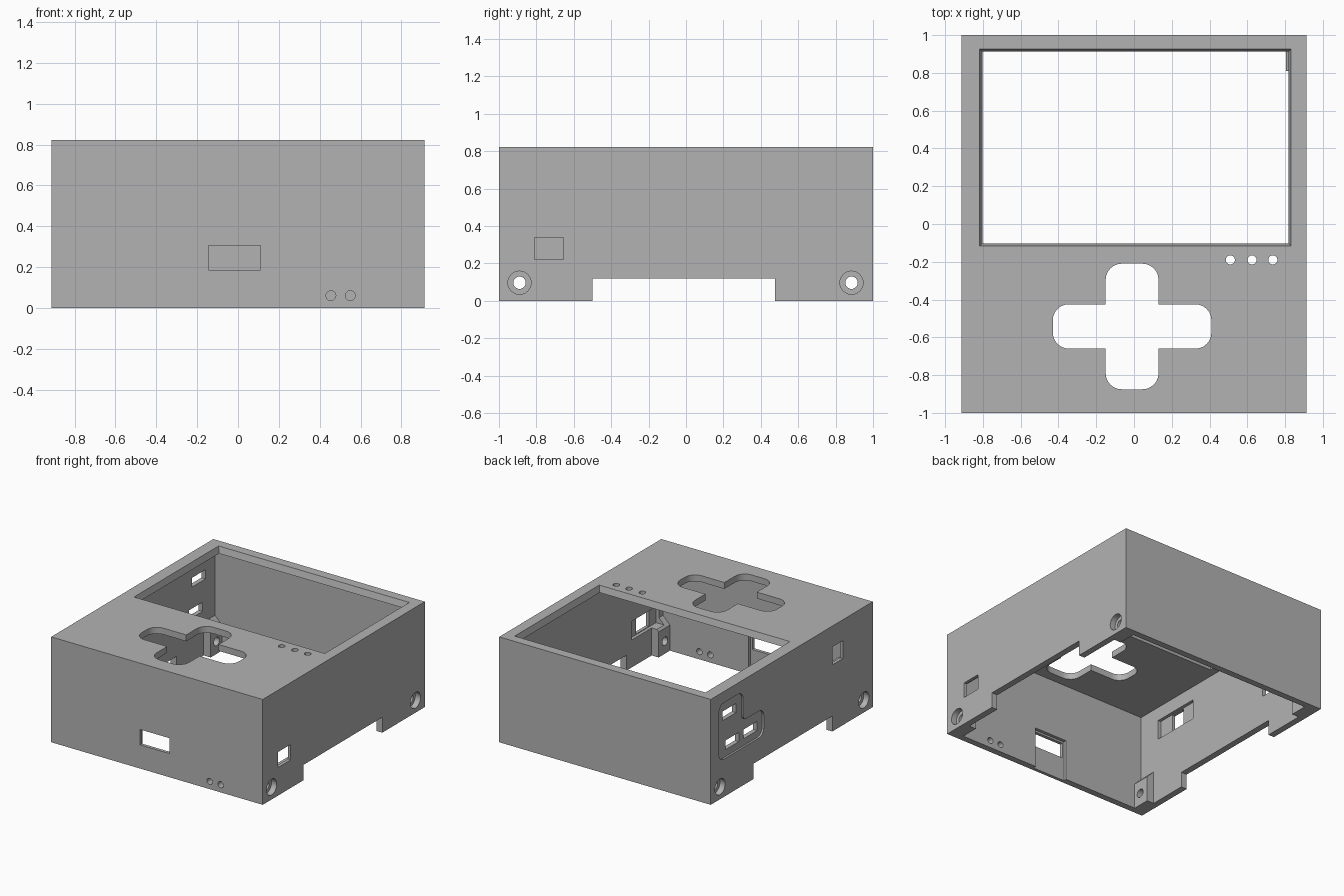
import bpy, bmesh, math
from mathutils import Matrix, Vector

cube = bpy.data.objects.get("Cube")
if cube:
    bpy.data.objects.remove(cube, do_unlink=True)

W, D, H, T = 0.914, 1.0, 0.823, 0.05   # half width, half depth, height, wall

grey = bpy.data.materials.new("matte_grey")
grey.use_nodes = True
colour = (0.45, 0.45, 0.45, 1)
grey.diffuse_color = colour
grey.node_tree.nodes["Principled BSDF"].inputs["Base Color"].default_value = colour


def new_object(name, bm):
    bmesh.ops.recalc_face_normals(bm, faces=bm.faces)
    mesh = bpy.data.meshes.new(name)
    bm.to_mesh(mesh)
    bm.free()
    mesh.materials.append(grey)
    ob = bpy.data.objects.new(name, mesh)
    bpy.context.collection.objects.link(ob)
    return ob


def box(name, x, y, z):
    """Box from three (low, high) ranges."""
    bm = bmesh.new()
    bmesh.ops.create_cube(bm, size=1)
    for v in bm.verts:
        v.co = Vector([r[0] if c < 0 else r[1] for c, r in zip(v.co, (x, y, z))])
    return new_object(name, bm)


def prism(name, outline, start, vector):
    """Extrude a list of 3D points, offset by start, along vector."""
    bm = bmesh.new()
    face = bm.faces.new([bm.verts.new(Vector(p) + Vector(start)) for p in outline])
    ext = bmesh.ops.extrude_face_region(bm, geom=[face])
    verts = [g for g in ext["geom"] if isinstance(g, bmesh.types.BMVert)]
    bmesh.ops.translate(bm, vec=vector, verts=verts)
    return new_object(name, bm)


def cylinder(name, centre, radius, depth, axis):
    bm = bmesh.new()
    turn = Vector((0, 0, 1)).rotation_difference(Vector(axis)).to_matrix().to_4x4()
    bmesh.ops.create_cone(bm, cap_ends=True, segments=32, radius1=radius, radius2=radius,
                          depth=depth, matrix=Matrix.Translation(centre) @ turn)
    return new_object(name, bm)


def rounded(points, radii, steps=6):
    """Round the corners of a 2D right-angled outline."""
    out = []
    for i, (p, r) in enumerate(zip(points, radii)):
        p = Vector(p)
        if r == 0:
            out.append(p)
            continue
        a = (Vector(points[i - 1]) - p).normalized() * r
        b = (Vector(points[(i + 1) % len(points)]) - p).normalized() * r
        for k in range(steps + 1):
            t = math.pi / 2 * k / steps
            out.append(p + a * (1 - math.sin(t)) + b * (1 - math.cos(t)))
    return out


def apply_boolean(target, tool, operation):
    mod = target.modifiers.new("cut", "BOOLEAN")
    mod.operation, mod.solver, mod.object = operation, "EXACT", tool
    graph = bpy.context.evaluated_depsgraph_get()
    graph.update()
    mesh = bpy.data.meshes.new_from_object(target.evaluated_get(graph))
    target.modifiers.clear()
    target.data = mesh
    bpy.data.objects.remove(tool, do_unlink=True)


def cut(tool):
    apply_boolean(case, tool, "DIFFERENCE")


# Open-bottomed shell
case = box("case_shell", (-W, W), (-D, D), (0, H))
cut(box("cavity", (T - W, W - T), (T - D, D - T), (-0.1, H - T)))

# Screw bosses in the four corners, with sloped tops
for sx in (-1, 1):
    for sy in (-1, 1):
        profile = [(sx * (W - 0.02), 0, 0), (sx * (W - 0.11), 0, 0),
                   (sx * (W - 0.11), 0, 0.2), (sx * (W - T), 0, 0.26),
                   (sx * (W - 0.02), 0, 0.26)]
        apply_boolean(case, prism("boss", profile, (0, sy * 0.81, 0), (0, sy * 0.16, 0)), "UNION")

# Counterbored screw holes
for sx in (-1, 1):
    for y in (-0.89, 0.885):
        cut(cylinder("screw_hole", (sx * W, y, 0.097), 0.033, 0.4, (1, 0, 0)))
        cut(cylinder("counterbore", (sx * W, y, 0.097), 0.062, 0.09, (1, 0, 0)))

# Bottom notches through both sides
cut(box("side_notch", (-2, 2), (-0.5, 0.475), (-0.1, 0.12)))

# Screen window with tapered edges
bm = bmesh.new()
bmesh.ops.create_cube(bm, size=1)
for v in bm.verts:
    e, z = (0.04, H + 0.05) if v.co.z > 0 else (-0.02, H - 0.1)
    e = 0.02 if v.co.z > 0 else -0.02
    x = 0.825 + e if v.co.x > 0 else -0.81 - e
    y = 0.92 + e if v.co.y > 0 else -0.11 - e
    v.co = (x, y, z)
cut(new_object("window", bm))

# Cross-shaped button opening
cross = [(-0.15, -0.875), (0.13, -0.875), (0.13, -0.66), (0.41, -0.66),
         (0.41, -0.425), (0.13, -0.425), (0.13, -0.21), (-0.15, -0.21),
         (-0.15, -0.425), (-0.43, -0.425), (-0.43, -0.66), (-0.15, -0.66)]
outline = rounded(cross, [0.085, 0.085, 0] * 4)
cut(prism("cross_opening", [(p.x, p.y, 0) for p in outline], (0, 0, 0.6), (0, 0, 0.4)))

# Indicator holes on the top
for x in (0.51, 0.625, 0.735):
    cut(cylinder("indicator_hole", (x, -0.19, H), 0.024, 0.3, (0, 0, 1)))

# Front slot with inner groove, and two small holes
cut(box("front_slot", (-0.145, 0.11), (-1.1, -0.9), (0.185, 0.305)))
cut(box("front_groove", (-0.16, 0.125), (-0.975, -0.9), (-0.1, 0.32)))
for x in (0.455, 0.55):
    cut(cylinder("front_hole", (x, -D, 0.06), 0.024, 0.3, (0, 1, 0)))

# Right side port with inner recess
cut(box("side_port", (0.83, 1), (-0.81, -0.655), (0.22, 0.34)))
cut(box("port_recess", (0.7, W - 0.025), (-0.9, -0.56), (0.215, 0.36)))

# Left side switch opening with inner recess
cut(box("switch_slot", (-1, -0.8), (-0.63, -0.505), (0.52, 0.66)))
cut(box("switch_recess", (0.025 - W, -0.7), (-0.76, -0.37), (0.51, 0.665)))

# Left side L-shaped sunken panel with three slots
panel = [(0.9, 0.295), (0.345, 0.295), (0.345, 0.505),
         (0.6, 0.505), (0.6, 0.735), (0.9, 0.735)]
outline = rounded(panel, [0.06, 0.06, 0.06, 0.04, 0.06, 0.06])
cut(prism("panel", [(0, p.x, p.y) for p in outline], (-1, 0, 0), (1.015 - W, 0, 0)))
for y, z in ((0.75, 0.625), (0.715, 0.385), (0.49, 0.385)):
    cut(box("panel_slot", (-1, -0.8), (y - 0.083, y + 0.083), (z - 0.036, z + 0.036)))

# Sharp-edged flat faces with smooth round holes
bpy.ops.object.select_all(action="DESELECT")
case.select_set(True)
bpy.context.view_layer.objects.active = case
bpy.ops.object.shade_smooth_by_angle(angle=math.radians(20))
